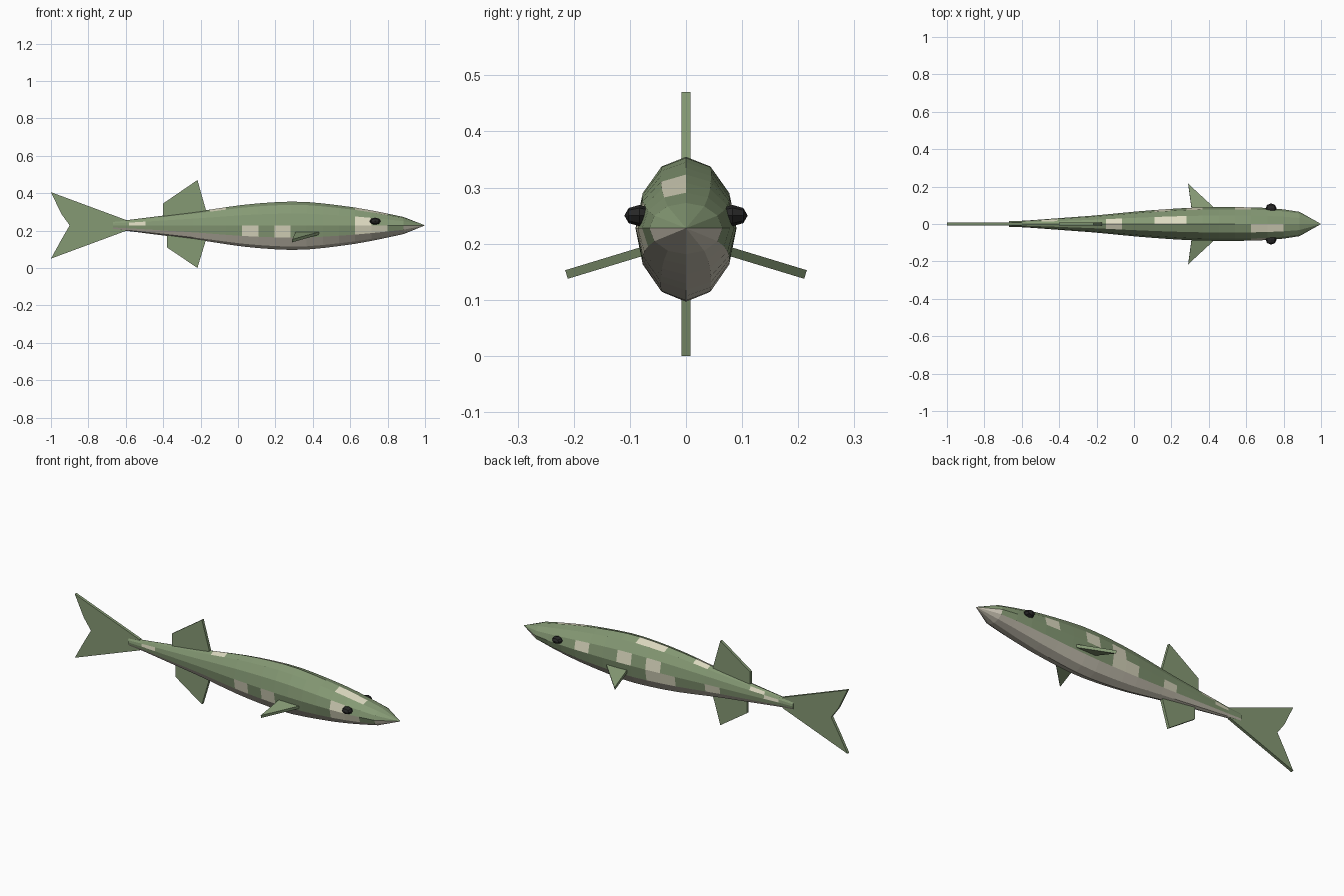
import bpy, bmesh, math
from mathutils import Vector

cube = bpy.data.objects.get("Cube")
if cube:
    bpy.data.objects.remove(cube, do_unlink=True)


def material(name, colour):
    m = bpy.data.materials.new(name)
    m.use_nodes = True
    m.diffuse_color = (*colour, 1)
    m.node_tree.nodes["Principled BSDF"].inputs["Base Color"].default_value = (*colour, 1)
    return m


GREEN = material("olive_green", (0.235, 0.32, 0.175))
BELLY = material("belly_cream", (0.61, 0.57, 0.47))
SPOT = material("pale_spot", (0.72, 0.70, 0.53))
EYE = material("eye_black", (0.02, 0.02, 0.02))


def finish(name, bm, mats):
    bmesh.ops.recalc_face_normals(bm, faces=bm.faces[:])
    mesh = bpy.data.meshes.new(name)
    bm.to_mesh(mesh)
    bm.free()
    for m in mats:
        mesh.materials.append(m)
    ob = bpy.data.objects.new(name, mesh)
    bpy.context.collection.objects.link(ob)
    return ob


# Body: twelve-sided loft along x, ending in a pointed nose
SIDES, STEPS, AXIS_Z = 12, 18, 0.2275
TAIL_X, HEAD_X = -0.668, 0.885
BELLY_SAG = 1.03
# station x, half width, half height
PROFILE = [(TAIL_X, 0.015, 0.022), (-0.58, 0.018, 0.030), (-0.2, 0.046, 0.077),
           (0, 0.066, 0.107), (0.15, 0.078, 0.122), (0.3, 0.087, 0.128),
           (0.4, 0.09, 0.124), (0.6, 0.09, 0.1), (0.7, 0.087, 0.083),
           (0.8, 0.078, 0.063), (HEAD_X, 0.065, 0.045)]


def section(x):
    for (x0, w0, h0), (x1, w1, h1) in zip(PROFILE, PROFILE[1:]):
        if x <= x1 + 1e-6:
            t = (x - x0) / (x1 - x0)
            return w0 + t * (w1 - w0), h0 + t * (h1 - h0)
    return PROFILE[-1][1:]


# Pale patches as (strip around the body from the back, steps from the tail)
PATCHES = {0: (6, 9, 10), 1: (2,), 2: (1, 9, 11, 14), 3: (5, 8, 9),
           8: (8, 10, 15, 16), 9: (1, 15), 11: (6, 15, 16)}

bm = bmesh.new()
rings = []
for k in range(STEPS + 1):
    x = TAIL_X + (HEAD_X - TAIL_X) * k / STEPS
    w, h = section(x)
    ring = []
    for j in range(SIDES):
        a = math.tau * j / SIDES
        z = h * math.cos(a) * (BELLY_SAG if 4 <= j <= 8 else 1)
        ring.append(bm.verts.new((x, w * math.sin(a), AXIS_Z + z)))
    rings.append(ring)
bm.faces.new(rings[0])
nose = bm.verts.new((1, 0, AXIS_Z))
for j in range(SIDES):
    n = (j + 1) % SIDES
    for k in range(STEPS):
        f = bm.faces.new((rings[k][j], rings[k][n], rings[k + 1][n], rings[k + 1][j]))
        if k in PATCHES.get(j, ()):
            f.material_index = 2
        elif 4 <= j <= 7:
            f.material_index = 1
    tip = bm.faces.new((rings[-1][j], rings[-1][n], nose))
    tip.material_index = 1 if 3 <= j <= 8 else 0
finish("body", bm, [GREEN, BELLY, SPOT])


# Fins: flat outlines with even thickness
def fin(name, points, direction, thickness=0.016):
    bm = bmesh.new()
    half = Vector(direction).normalized() * thickness / 2
    a = [bm.verts.new(Vector(p) - half) for p in points]
    b = [bm.verts.new(Vector(p) + half) for p in points]
    bm.faces.new(a)
    bm.faces.new(b[::-1])
    for i in range(len(a)):
        n = (i + 1) % len(a)
        bm.faces.new((a[i], a[n], b[n], b[i]))
    return finish(name, bm, [GREEN])


def upright(outline):
    return [(x, 0, z) for x, z in outline]


fin("dorsal_fin", upright([(-0.15, 0.26), (-0.17, 0.305), (-0.217, 0.47),
                           (-0.4, 0.345), (-0.4, 0.25)]), (0, 1, 0))
fin("anal_fin", upright([(-0.15, 0.2), (-0.17, 0.155), (-0.217, 0.0),
                         (-0.38, 0.11), (-0.38, 0.2)]), (0, 1, 0))
fin("tail_fin", upright([(-0.6, 0.257), (-1, 0.405), (-0.945, 0.29), (-0.9, 0.2275),
                         (-0.945, 0.15), (-1, 0.05), (-0.6, 0.198)]), (0, 1, 0))

for side, s in (("left", 1), ("right", -1)):
    # Side fins slope down and back
    fin(side + "_side_fin", [(0.45, s * 0.065, 0.19), (0.29, s * 0.213, 0.145),
                             (0.31, s * 0.065, 0.19)], (0, s * 0.3, 1))

    # Eyes: faceted, flattened balls
    bm = bmesh.new()
    bmesh.ops.create_uvsphere(bm, u_segments=8, v_segments=4, radius=1)
    for v in bm.verts:
        x, y, z = v.co
        v.co = (0.733 + 0.03 * x, s * (0.083 + 0.027 * z), 0.25 + 0.019 * y)
    finish(side + "_eye", bm, [EYE])
